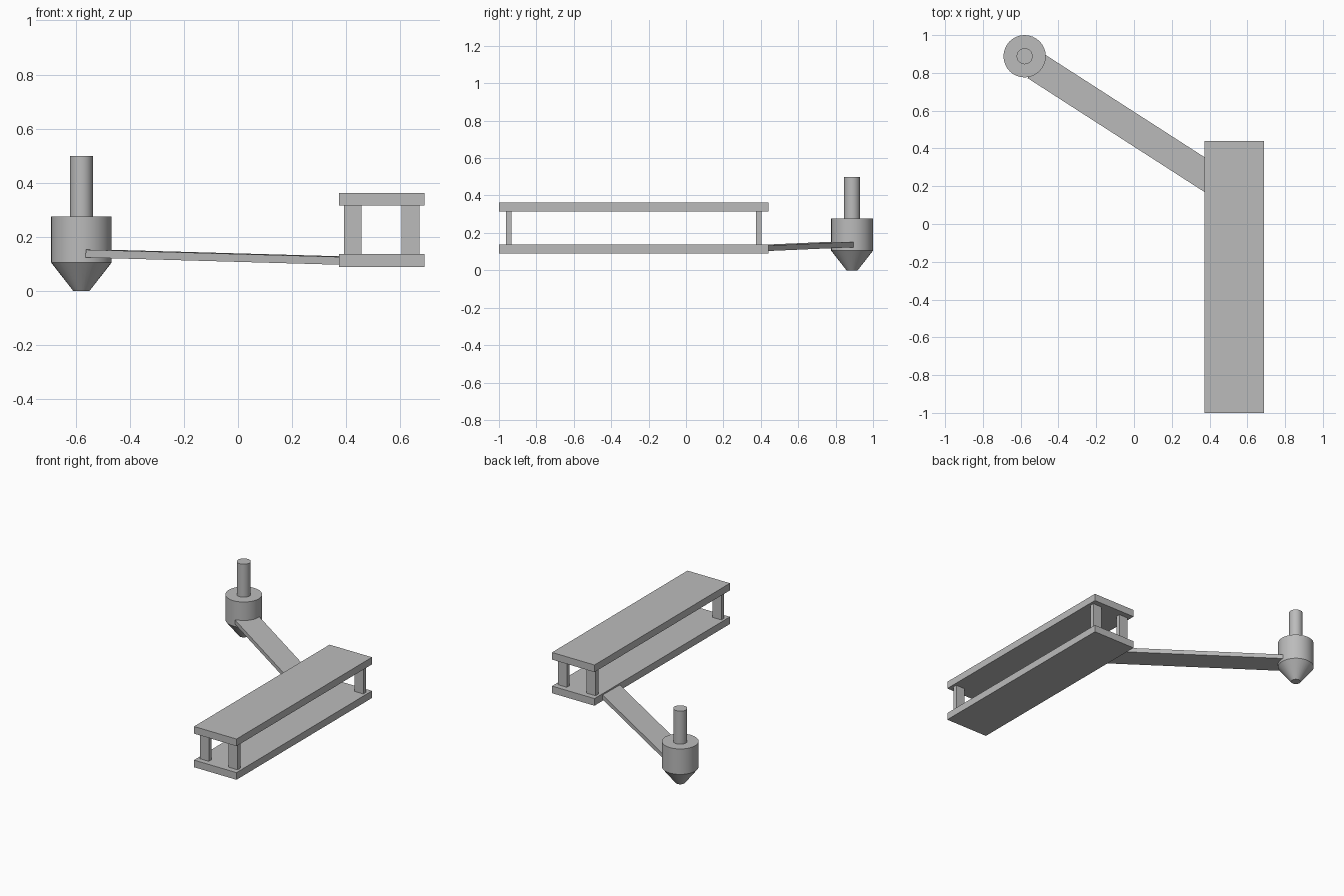
import bpy
import math
from mathutils import Vector, Matrix

if "Cube" in bpy.data.objects:
    bpy.data.objects.remove(bpy.data.objects["Cube"], do_unlink=True)

# Single plain grey finish
grey = bpy.data.materials.new("plain_grey")
grey.use_nodes = True
colour = (0.5, 0.5, 0.5, 1)
grey.diffuse_color = colour
grey.node_tree.nodes["Principled BSDF"].inputs["Base Color"].default_value = colour


def finish(name, smooth=False):
    obj = bpy.context.object
    obj.name = name
    obj.data.materials.append(grey)
    if smooth:
        bpy.ops.object.shade_smooth_by_angle(angle=math.radians(30))
    return obj


def box(name, centre, size):
    bpy.ops.mesh.primitive_cube_add(size=1)
    obj = finish(name)
    obj.data.transform(Matrix.Diagonal((*size, 1)))
    obj.location = centre
    return obj


def round_part(name, x, y, z0, z1, r0, r1):
    bpy.ops.mesh.primitive_cone_add(vertices=32, radius1=r0, radius2=r1,
                                    depth=z1 - z0, location=(x, y, (z0 + z1) / 2))
    return finish(name, smooth=True)


# Two long plates held apart by four corner posts
cx, cy = 0.531, -0.28
for name, z in (("lower_plate", 0.113), ("upper_plate", 0.339)):
    box(name, (cx, cy, z), (0.316, 1.44, 0.048))
for sx, side in ((-1, "right"), (1, "left")):
    for sy, end in ((-1, "front"), (1, "back")):
        box(f"{end}_{side}_post", (cx + sx * 0.107, cy + sy * 0.668, 0.226),
            (0.066, 0.03, 0.18))

# Pointed round weight with a rod on top
px, py = -0.579, 0.888
round_part("pointed_tip", px, py, 0, 0.105, 0.03, 0.112)
round_part("round_body", px, py, 0.105, 0.276, 0.112, 0.112)
round_part("top_rod", px, py, 0.276, 0.498, 0.0425, 0.0425)

# Flat sloping arm from the lower plate to the round body
start, stop = Vector((0.5, 0.18, 0.109)), Vector((-0.521, 0.837, 0.138))
along = stop - start
arm = box("connecting_arm", (start + stop) / 2, (along.length, 0.155, 0.029))
pitch = math.atan2(along.z, along.xy.length)
arm.rotation_euler = (0, -pitch, math.atan2(along.y, along.x))
